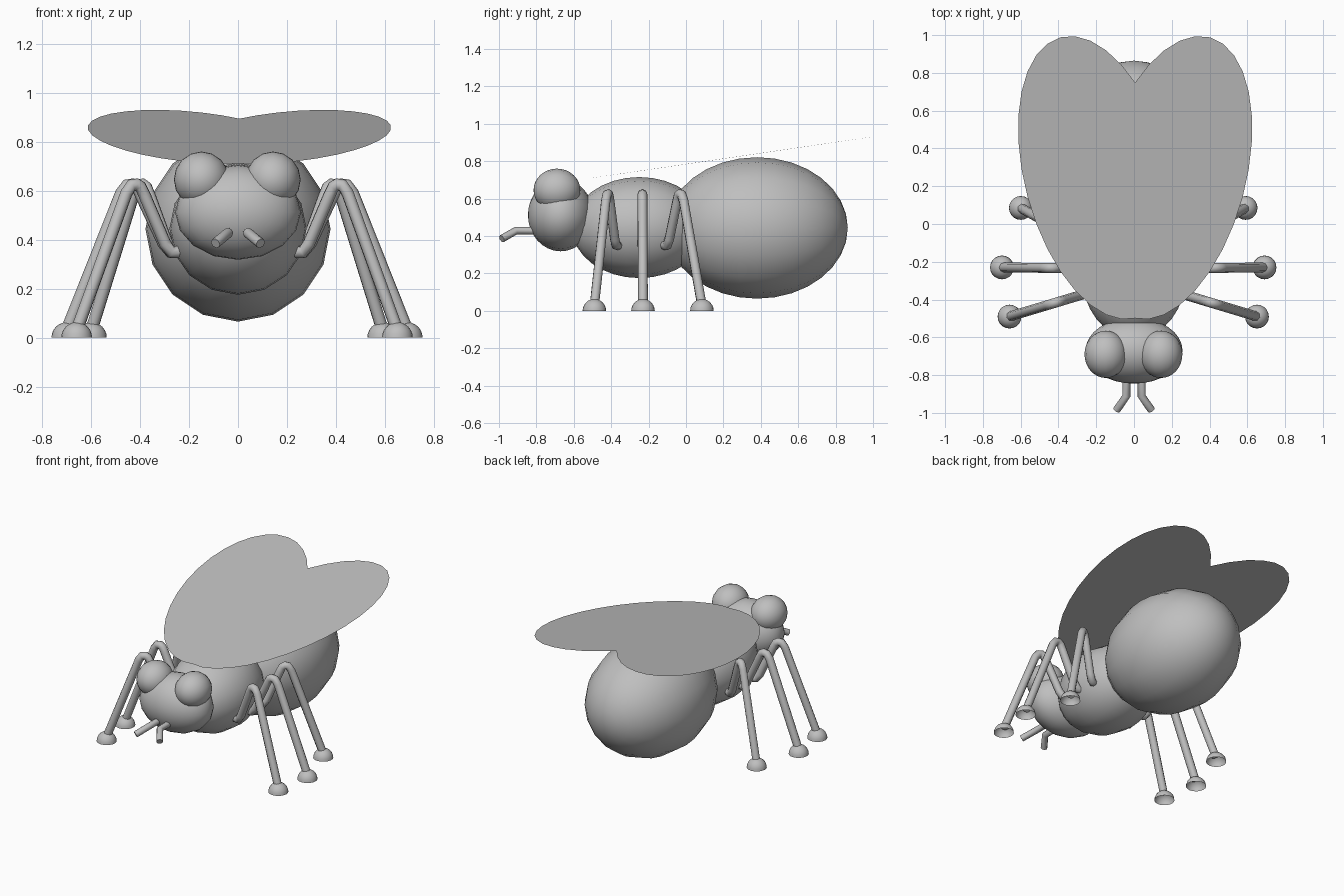
import bpy, bmesh
from math import radians
from mathutils import Matrix, Vector

cube = bpy.data.objects.get("Cube")
if cube:
    bpy.data.objects.remove(cube, do_unlink=True)

GREY = (0.52, 0.52, 0.52, 1.0)
mat = bpy.data.materials.new("plain grey")
mat.use_nodes = True
mat.diffuse_color = GREY
mat.node_tree.nodes["Principled BSDF"].inputs["Base Color"].default_value = GREY


def link(name, data):
    obj = bpy.data.objects.new(name, data)
    bpy.context.collection.objects.link(obj)
    data.materials.append(mat)
    return obj


def finish(name, bm, smooth=True):
    mesh = bpy.data.meshes.new(name)
    for f in bm.faces:
        f.smooth = smooth
    bm.to_mesh(mesh)
    bm.free()
    return link(name, mesh)


def ellipsoid(name, centre, radii, segments=16, rings=16):
    # Poles point along the body
    bm = bmesh.new()
    bmesh.ops.create_uvsphere(bm, u_segments=segments, v_segments=rings, radius=1)
    place = Matrix.Translation(centre) @ Matrix.Diagonal((*radii, 1))
    bm.transform(place @ Matrix.Rotation(radians(90), 4, 'X'))
    return finish(name, bm)


def tube(name, points, radius):
    curve = bpy.data.curves.new(name, 'CURVE')
    curve.dimensions = '3D'
    curve.bevel_depth = radius
    curve.bevel_resolution = 2
    curve.use_fill_caps = True
    spline = curve.splines.new('POLY')
    spline.points.add(len(points) - 1)
    for p, co in zip(spline.points, points):
        p.co = (*co, 1)
    return link(name, curve)


def foot_dome(name, x, y, radius=0.063):
    # Hollow half sphere, open underneath
    bm = bmesh.new()
    bmesh.ops.create_uvsphere(bm, u_segments=20, v_segments=12, radius=radius)
    low = [v for v in bm.verts if v.co.z < -0.001]
    bmesh.ops.delete(bm, geom=low, context='VERTS')
    bm.transform(Matrix.Translation((x, y, 0)))
    return finish(name, bm)


def wing(name, side):
    # Thin flat oval, splayed outward and rising toward the back
    bm = bmesh.new()
    bmesh.ops.create_circle(bm, cap_ends=True, segments=32, radius=1)
    bm.transform(Matrix.Rotation(radians(-15.1 * side), 4, 'Z') @ Matrix.Diagonal((0.388, 0.77, 1, 1)))
    for v in bm.verts:
        v.co.z = 0.147 * v.co.y - 0.001 * side * v.co.x
    bm.transform(Matrix.Translation((0.006 + side * 0.195, 0.245, 0.82)))
    return finish(name, bm, smooth=False)


# Body
ellipsoid("abdomen", (0, 0.38, 0.443), (0.378, 0.485, 0.378))
ellipsoid("thorax", (0, -0.25, 0.445), (0.28, 0.36, 0.27))
ellipsoid("head", (0, -0.67, 0.512), (0.257, 0.175, 0.194))

# Leg outline: share of the way from hip to foot, and height
LEG = [(0, 0.35), (0.07, 0.35), (0.13, 0.385), (0.33, 0.58), (0.37, 0.615),
       (0.41, 0.625), (0.46, 0.622), (0.51, 0.59), (0.99, 0.04)]
# Hip and foot on the ground plan
LEGS = {
    "front": ((0.24, -0.365), (0.655, -0.49)),
    "middle": ((0.24, -0.235), (0.695, -0.23)),
    "rear": ((0.24, -0.115), (0.595, 0.085)),
}

for side, label in ((1, "left"), (-1, "right")):
    wing(f"{label}_wing", side)
    ellipsoid(f"{label}_eye", (side * 0.146 - 0.003, -0.69, 0.645), (0.113, 0.125, 0.115))
    # Feeler with an outward bend
    tube(f"{label}_feeler", [(side * 0.04, -0.78, 0.428), (side * 0.04, -0.91, 0.428),
                             (side * 0.092, -0.985, 0.385)], 0.021)
    for place, (hip, foot) in LEGS.items():
        hip, foot = Vector(hip), Vector(foot)
        path = []
        for t, z in LEG:
            p = hip.lerp(foot, t)
            path.append((side * p.x - 0.004, p.y, z))
        tube(f"{label}_{place}_leg", path, 0.026)
        foot_dome(f"{label}_{place}_foot", side * foot.x - 0.004, foot.y)
